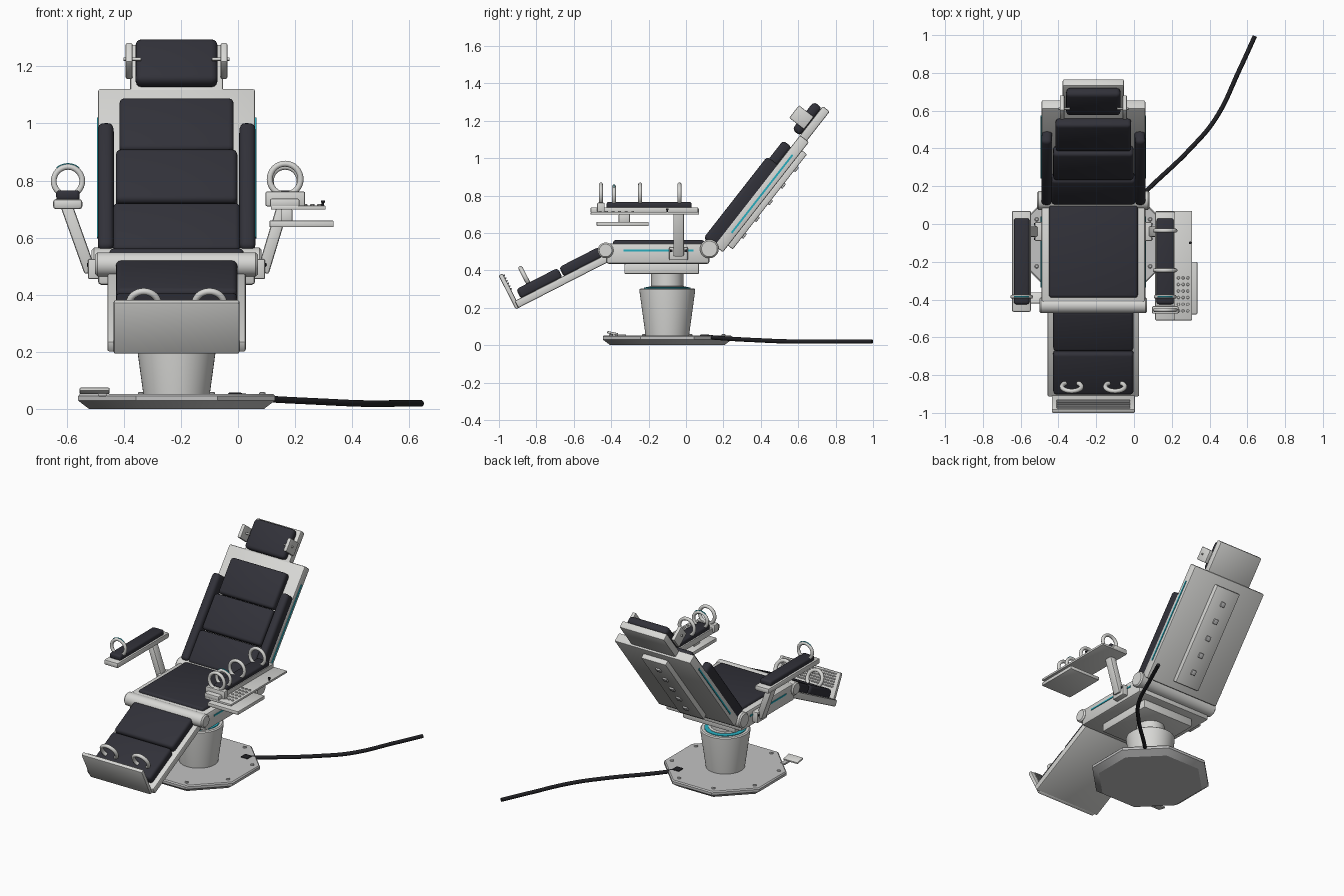
import bpy, bmesh, math
from math import radians, sin, cos, pi
from mathutils import Matrix, Vector

if "Cube" in bpy.data.objects:
    bpy.data.objects.remove(bpy.data.objects["Cube"])

CX = -0.215  # chair centre line


def material(name, col):
    m = bpy.data.materials.new(name)
    m.diffuse_color = (*col, 1)
    m.use_nodes = True
    m.node_tree.nodes["Principled BSDF"].inputs["Base Color"].default_value = m.diffuse_color
    return m


WHITE = material("warm white shell", (0.68, 0.68, 0.66))
GREY = material("satin grey metal", (0.54, 0.54, 0.54))
DARK = material("charcoal upholstery", (0.031, 0.031, 0.041))
BLACK = material("black rubber", (0.015, 0.015, 0.018))
TEAL = material("teal light", (0.02, 0.42, 0.52))
I = Matrix.Identity(4)


def finish(name, bm, mat, M):
    me = bpy.data.meshes.new(name)
    bmesh.ops.recalc_face_normals(bm, faces=bm.faces)
    bm.to_mesh(me)
    bm.free()
    me.materials.append(mat)
    ob = bpy.data.objects.new(name, me)
    ob.matrix_world = M
    bpy.context.collection.objects.link(ob)
    return ob


def box(name, x, y, z, mat, M=I, bev=0.006, seg=2):
    """Bevelled box from (min, max) ranges in the frame M."""
    bm = bmesh.new()
    bmesh.ops.create_cube(bm, size=1)
    for v in bm.verts:
        v.co = [r[0] + (r[1] - r[0]) * (c + 0.5) for r, c in zip((x, y, z), v.co)]
    if bev:
        bmesh.ops.bevel(bm, geom=bm.edges[:], offset=bev, segments=seg, affect='EDGES', profile=0.5)
    return finish(name, bm, mat, M)


def lathe(name, profile, mat, M=I, n=40, turn=0.0):
    """Closed solid from (radius, height) points around the z axis of M."""
    bm = bmesh.new()
    rings = [[bm.verts.new((r * cos(turn + 2 * pi * i / n), r * sin(turn + 2 * pi * i / n), z))
              for i in range(n)] for r, z in profile]
    for a, b in zip(rings, rings[1:]):
        for i in range(n):
            bm.faces.new((a[i], a[(i + 1) % n], b[(i + 1) % n], b[i]))
    bm.faces.new(rings[0][::-1])
    bm.faces.new(rings[-1])
    return finish(name, bm, mat, M)


def tube(name, pts, r, mat, M=I, cyclic=False, smooth=False):
    cu = bpy.data.curves.new(name, 'CURVE')
    cu.dimensions = '3D'
    cu.bevel_depth, cu.bevel_resolution, cu.use_fill_caps = r, 3, True
    if smooth:
        sp = cu.splines.new('BEZIER')
        sp.bezier_points.add(len(pts) - 1)
        for p, co in zip(sp.bezier_points, pts):
            p.co = co
            p.handle_left_type = p.handle_right_type = 'AUTO'
    else:
        sp = cu.splines.new('POLY')
        sp.points.add(len(pts) - 1)
        for p, co in zip(sp.points, pts):
            p.co = (*co, 1)
        sp.use_cyclic_u = cyclic
    cu.materials.append(mat)
    ob = bpy.data.objects.new(name, cu)
    ob.matrix_world = M
    bpy.context.collection.objects.link(ob)


def ring(name, c, R, r, mat, M=I, a0=0, a1=360):
    """Upright hoop in the local xz plane, whole or part."""
    full = a1 - a0 == 360
    n = 32
    pts = []
    for i in range(n if full else n + 1):
        a = radians(a0 + (a1 - a0) * i / n)
        pts.append((c[0] + R * cos(a), c[1], c[2] + R * sin(a)))
    tube(name, pts, r, mat, M, cyclic=full)


def at(x, y, z, tilt=0):
    return Matrix.Translation((x, y, z)) @ Matrix.Rotation(radians(tilt), 4, 'X')


def across(y, z):
    return Matrix.Translation((CX, y, z)) @ Matrix.Rotation(pi / 2, 4, 'Y')


def half(w):
    return (-w / 2, w / 2)


# --- octagonal base, bolts, pedal and power cable
B = at(CX, -0.1, 0)
lathe("base_plate", [(0.33, 0), (0.373, 0.03), (0.373, 0.046), (0.366, 0.053)], GREY, B, 8, pi / 8)
for i in range(8):
    a = pi / 8 + i * pi / 4
    lathe("base_bolt", [(0.011, 0.05), (0.011, 0.057), (0.007, 0.06)], GREY,
          B @ Matrix.Translation((0.325 * cos(a), 0.325 * sin(a), 0)), 12)
box("foot_pedal", half(0.105), half(0.06), half(0.012), WHITE, at(-0.502, -0.392, 0.064, -12), 0.004)
box("pedal_arm", (-0.49, -0.46), (-0.38, -0.32), (0.045, 0.058), GREY, bev=0.003)
tube("power_cable", [(0.0, 0.11, 0.045), (0.075, 0.185, 0.038), (0.295, 0.395, 0.026), (0.43, 0.555, 0.02),
                     (0.56, 0.82, 0.02), (0.64, 0.995, 0.02)], 0.012, BLACK, smooth=True)
box("cable_socket", half(0.05), half(0.05), (0.04, 0.058), BLACK, at(-0.01, 0.1, 0), 0.005)

# --- lifting column
lathe("column", [(0.116, 0.05), (0.149, 0.29), (0.149, 0.298), (0.142, 0.304)], WHITE, B, 48)
lathe("column_light_ring", [(0.125, 0.30), (0.125, 0.308), (0.112, 0.31)], TEAL, B, 48)
lathe("piston", [(0.1, 0.30), (0.1, 0.313), (0.086, 0.316), (0.086, 0.385)], WHITE, B, 40)
C = at(CX, 0, 0)
box("seat_mount", half(0.38), (-0.33, 0.07), (0.38, 0.437), WHITE, C, 0.008)

# --- seat
box("seat_frame", half(0.55), (-0.425, 0.125), (0.435, 0.545), WHITE, C, 0.012)
box("seat_cushion", half(0.47), (-0.39, 0.10), (0.52, 0.562), DARK, C, 0.015, 3)
for name, y, z, r, w in (("knee_hinge", -0.43, 0.507, 0.042, 0.57), ("back_hinge", 0.125, 0.515, 0.05, 0.595)):
    h = w / 2
    lathe(name, [(r - 0.008, -h), (r, -h + 0.008), (r, h - 0.008), (r - 0.008, h)], WHITE, across(y, z))
for s in (-1, 1):
    box("seat_light", half(0.006), (-0.335, 0.04), (0.502, 0.511), TEAL, at(CX + s * 0.276, 0, 0), 0)

# --- leg rest with footplate and foot hoops
L = at(CX, -0.43, 0.505, 27.1)
box("leg_frame", half(0.485), (-0.555, -0.01), (-0.06, -0.018), WHITE, L, 0.008)
for a, b in ((-0.262, -0.022), (-0.52, -0.27)):
    box("leg_cushion", half(0.425), (a, b), (-0.025, 0.035), DARK, L, 0.018, 3)
box("footplate", half(0.44), (-0.57, -0.545), (-0.06, 0.143), WHITE, L, 0.007)
for i in range(6):
    z = 0.045 + i * 0.016
    box("footplate_tread", half(0.39), (-0.548, -0.538), (z, z + 0.008), GREY, L, 0.002, 1)
for s in (-1, 1):
    ring("foot_hoop", (s * 0.115, -0.447, 0.072), 0.052, 0.012, WHITE, L, -50, 230)

# --- reclined backrest
K = at(CX, 0.125, 0.515, 52)
box("back_frame", half(0.55), (0.03, 0.778), (-0.068, -0.008), WHITE, K, 0.008)
box("back_spine_panel", half(0.18), (0.075, 0.72), (-0.1, -0.06), WHITE, K, 0.006)
for i in range(5):
    y = 0.17 + i * 0.113
    box("spine_button", half(0.032), (y - 0.016, y + 0.016), (-0.11, -0.095), GREY, K, 0.004)
for a, b, w, n in ((0.02, 0.23, 0.445, 0.052), (0.235, 0.465, 0.425, 0.056), (0.47, 0.70, 0.4, 0.046)):
    box("back_cushion", half(w), (a, b), (-0.012, n), DARK, K, 0.018, 3)
for s in (-1, 1):
    box("side_bolster", half(0.055), (0.025, 0.58), (-0.035, 0.06), DARK,
        K @ Matrix.Translation((s * 0.246, 0, 0)) @ Matrix.Rotation(s * radians(3), 4, 'Y'), 0.02, 3)
    box("back_light", half(0.006), (0.14, 0.67), (-0.046, -0.036), TEAL,
        K @ Matrix.Translation((s * 0.276, 0, 0)), 0)

# --- headrest
box("head_frame", half(0.325), (0.76, 0.975), (-0.055, -0.008), WHITE, K, 0.008)
box("head_cushion", half(0.288), (0.775, 0.965), (-0.012, 0.045), DARK, K, 0.022, 3)
for s in (-1, 1):
    H = K @ Matrix.Translation((s * 0.166, 0, 0))
    box("head_bracket", half(0.024), (0.815, 0.9), (-0.005, 0.095), WHITE, H, 0.005)
    tube("head_pin", [(s * 0.02, 0.858, 0.055), (-s * 0.042, 0.858, 0.055)], 0.006, WHITE, H)


# --- armrests
def strut(name, p, q):
    p, q = Vector(p), Vector(q)
    d = q - p
    M = Matrix.Translation(p) @ Matrix.Rotation(math.atan2(d.x, d.z), 4, 'Y')
    box(name, half(0.042), half(0.056), (-0.01, d.length), WHITE, M, 0.008)


for s, top in ((-1, -0.60), (1, 0.158)):
    x = CX + s * 0.305
    strut("arm_strut", (x, -0.04, 0.488), (top, -0.04, 0.712))
    box("arm_bracket", half(0.05), (-0.09, 0.01), (0.455, 0.525), WHITE, at(CX + s * 0.285, 0, 0), 0.006)
    for y in (-0.078, -0.002):
        box("bracket_bolt", half(0.012), half(0.014), half(0.014), BLACK, at(CX + s * 0.308, y, 0.505), 0.003)

# left rest
box("left_arm_base", (-0.647, -0.545), (-0.465, 0.07), (0.70, 0.735), WHITE, bev=0.01)
box("left_arm_pad", (-0.636, -0.554), (-0.425, 0.03), (0.73, 0.766), DARK, bev=0.012, seg=3)
ring("left_arm_hoop", (-0.595, -0.385, 0.798), 0.05, 0.0105, WHITE)
ring("left_hoop_light", (-0.595, -0.385, 0.798), 0.0595, 0.0035, TEAL, I, 50, 130)

# right rest with control plate and tray
box("right_arm_base", (0.112, 0.215), (-0.51, 0.065), (0.708, 0.737), WHITE, bev=0.006)
box("control_plate", (0.115, 0.307), (-0.51, 0.07), (0.698, 0.712), WHITE, bev=0.003)
box("right_arm_pad", (0.12, 0.21), (-0.425, 0.03), (0.73, 0.766), DARK, bev=0.012, seg=3)
box("right_arm_end_block", (0.096, 0.235), (-0.475, -0.435), (0.71, 0.762), WHITE, bev=0.006)
box("lower_tray", (0.11, 0.335), (-0.478, -0.2), (0.637, 0.66), WHITE, bev=0.004)
box("tray_post", (0.15, 0.19), (-0.36, -0.3), (0.655, 0.70), WHITE, bev=0.004)
for y in (-0.035, -0.245, -0.455):
    ring("right_arm_hoop", (0.165, y, 0.805), 0.054, 0.011, WHITE)
ring("right_inner_hoop", (0.165, -0.385, 0.798), 0.05, 0.0105, WHITE)
ring("right_hoop_light", (0.165, -0.385, 0.798), 0.0595, 0.0035, TEAL, I, 50, 130)
for i in range(3):
    for j in range(6):
        lathe("control_button", [(0.008, 0.71), (0.008, 0.716), (0.006, 0.718)], WHITE,
              at(0.235 + i * 0.025, -0.46 + j * 0.035, 0), 10)
lathe("control_stick", [(0.004, 0.71), (0.004, 0.722), (0.007, 0.723), (0.007, 0.731)], BLACK, at(0.297, -0.1, 0), 12)

# --- smooth rounded edges, crisp flat faces
for o in bpy.context.scene.objects:
    o.select_set(o.type == 'MESH')
    if o.type == 'MESH':
        bpy.context.view_layer.objects.active = o
bpy.ops.object.shade_smooth_by_angle(angle=radians(35))
